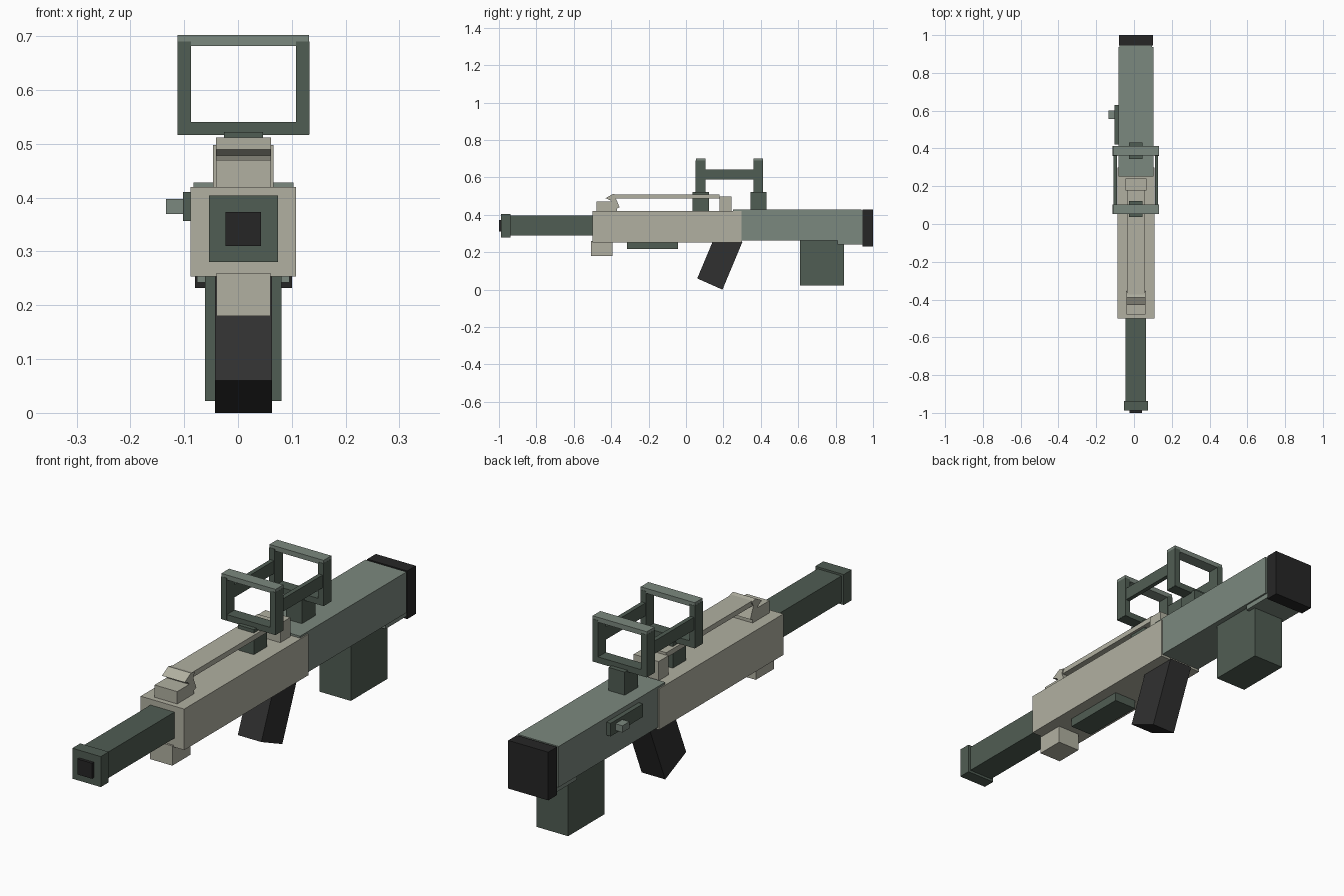
import bpy
import bmesh

cube = bpy.data.objects.get("Cube")
if cube:
    bpy.data.objects.remove(cube, do_unlink=True)

CX = 0.01  # centre plane of the body


def material(name, *rgb):
    linear = [((c / 255 + 0.055) / 1.055) ** 2.4 for c in rgb] + [1]
    mat = bpy.data.materials.new(name)
    mat.use_nodes = True
    mat.diffuse_color = linear
    mat.node_tree.nodes["Principled BSDF"].inputs["Base Color"].default_value = linear
    return mat


beige = material("warm beige", 177, 176, 161)
sage = material("sage green", 123, 136, 126)
dark_green = material("dark green", 80, 93, 83)
charcoal = material("charcoal", 48, 48, 48)
black = material("rubber black", 38, 38, 38)


def prism(name, mat, profile, x):
    """Extrude a side profile of (y, z) points from x[0] to x[1]."""
    bm = bmesh.new()
    face = bm.faces.new([bm.verts.new((x[0], y, z)) for y, z in profile])
    new = bmesh.ops.extrude_face_region(bm, geom=[face])["geom"]
    verts = [g for g in new if isinstance(g, bmesh.types.BMVert)]
    bmesh.ops.translate(bm, verts=verts, vec=(x[1] - x[0], 0, 0))
    bmesh.ops.recalc_face_normals(bm, faces=bm.faces)
    mesh = bpy.data.meshes.new(name)
    bm.to_mesh(mesh)
    bm.free()
    mesh.materials.append(mat)
    obj = bpy.data.objects.new(name, mesh)
    bpy.context.collection.objects.link(obj)
    return obj


def box(name, mat, x, y, z):
    return prism(name, mat, [(y[0], z[0]), (y[1], z[0]), (y[1], z[1]), (y[0], z[1])], x)


def centred(name, mat, half, y, z):
    return box(name, mat, (CX - half, CX + half), y, z)


# Main body
centred("receiver", beige, 0.098, (-0.5, 0.298), (0.253, 0.42))
centred("stock", sage, 0.093, (0.252, 0.937), (0.262, 0.428))
centred("stock_end", sage, 0.086, (0.81, 0.95), (0.242, 0.422))
centred("butt_pad", black, 0.09, (0.945, 1.0), (0.232, 0.428))

# Barrel
centred("barrel", dark_green, 0.054, (-0.95, -0.49), (0.29, 0.396))
centred("muzzle", dark_green, 0.064, (-0.988, -0.937), (0.28, 0.404))
centred("bore", black, 0.033, (-1.0, -0.97), (0.31, 0.373))

# Underside
centred("front_block", beige, 0.05, (-0.508, -0.392), (0.18, 0.26))
centred("lower_plate", dark_green, 0.05, (-0.315, -0.042), (0.217, 0.26))
centred("magazine", dark_green, 0.071, (0.61, 0.845), (0.022, 0.27))
prism("grip", charcoal, [(0.06, 0.06), (0.195, 0), (0.302, 0.256), (0.146, 0.265)],
      (CX - 0.053, CX + 0.053))

# Top rail with its supports
centred("rail_front_block", beige, 0.051, (-0.478, -0.37), (0.415, 0.47))
prism("rail_clamp", beige,
      [(-0.43, 0.489), (-0.39, 0.512), (-0.365, 0.506), (-0.375, 0.488),
       (-0.355, 0.44), (-0.38, 0.43), (-0.405, 0.478)], (CX - 0.051, CX + 0.051))
centred("rail", beige, 0.047, (-0.395, 0.18), (0.487, 0.508))
centred("rail_rear_block", beige, 0.056, (0.178, 0.242), (0.415, 0.498))

# Sight: two square frames on mounts, joined by side bars
for label, y0 in (("front", 0.053), ("rear", 0.362)):
    y1 = y0 + 0.05
    centred(label + "_sight_mount", dark_green, 0.036, (y0 - 0.017, y1 + 0.019), (0.42, 0.522))
    centred(label + "_frame_bottom", dark_green, 0.122, (y0, y1), (0.516, 0.541))
    centred(label + "_frame_top", sage, 0.122, (y0, y1), (0.682, 0.702))
    for side, s in (("left", 1), ("right", -1)):
        x = sorted((CX + s * 0.0975, CX + s * 0.1225))
        box(label + "_frame_post_" + side, dark_green, x, (y0 - 0.001, y1 + 0.001), (0.517, 0.69))
for side, s in (("left", 1), ("right", -1)):
    x = sorted((CX + s * 0.1, CX + s * 0.118))
    box("sight_bar_" + side, dark_green, x, (0.1, 0.365), (0.59, 0.642))

# Handle on the right side
box("handle_plate", dark_green, (-0.102, -0.08), (0.422, 0.63), (0.357, 0.41))
box("handle_knob", sage, (-0.134, -0.1), (0.555, 0.6), (0.37, 0.397))
